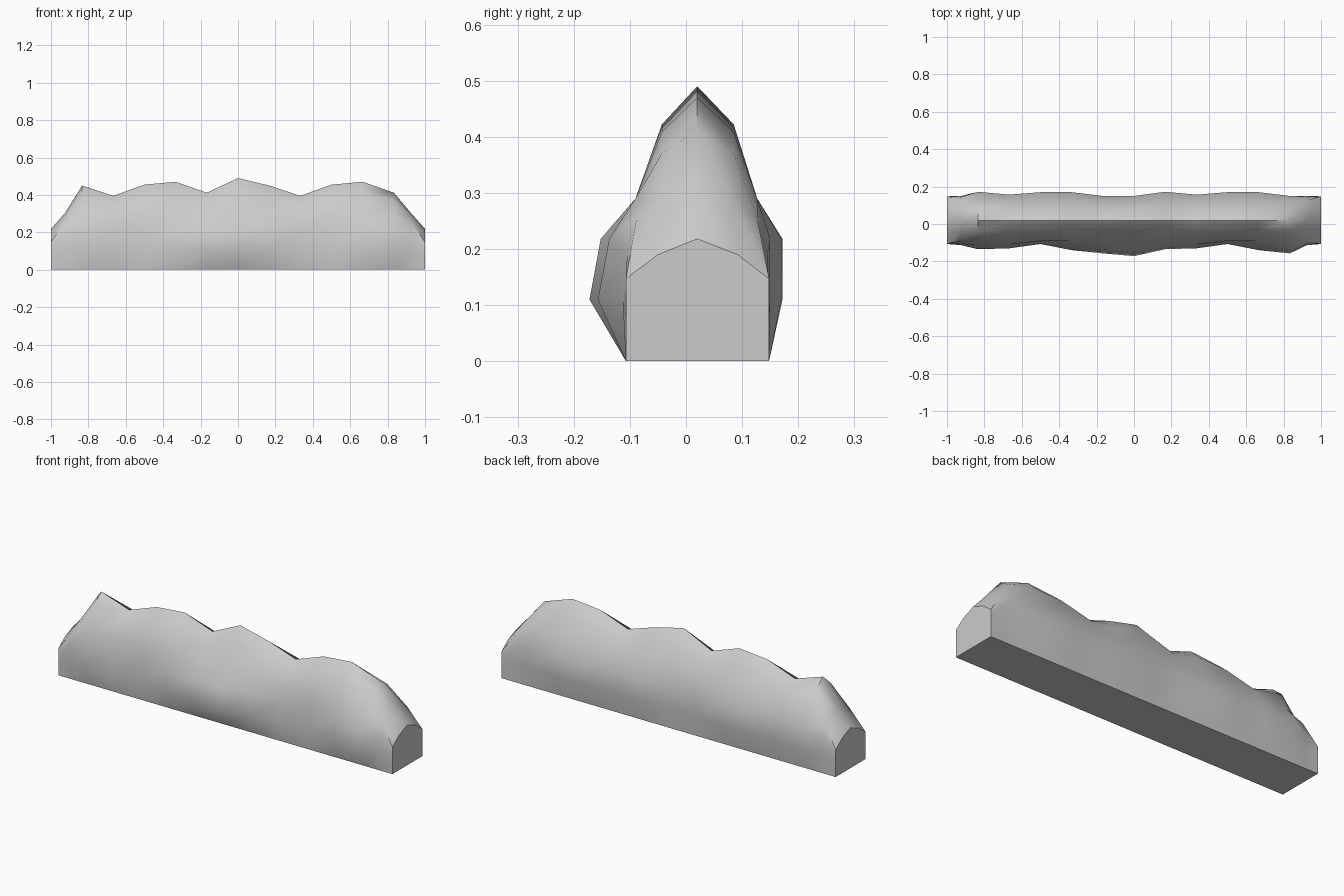
import bpy, bmesh, math

if "Cube" in bpy.data.objects:
    bpy.data.objects.remove(bpy.data.objects["Cube"])

# stations along the wall: ridge height, front bulge, back bulge
STATIONS = [
    (-5, 0.45, -0.135, 0.172), (-4, 0.395, -0.13, 0.157), (-3, 0.455, -0.107, 0.17),
    (-2, 0.47, -0.14, 0.17), (-1, 0.412, -0.157, 0.15), (0, 0.49, -0.172, 0.15),
    (1, 0.45, -0.135, 0.172), (2, 0.395, -0.13, 0.157), (3, 0.455, -0.107, 0.17),
    (4, 0.47, -0.14, 0.17), (5, 0.412, -0.157, 0.15),
]
Y_FRONT, Y_BACK, Y_RIDGE = -0.107, 0.148, 0.02


def section(x, h, front, back):
    """Eleven point mound profile, front foot over the ridge to back foot."""
    return [(x, y, z) for y, z in (
        (Y_FRONT, 0), (front, 0.11), (front + 0.02, 0.218), (-0.09, 0.29),
        (-0.043, 0.29 + (h - 0.29) * 0.66), (Y_RIDGE, h),
        (0.085, 0.29 + (h - 0.29) * 0.66), (0.127, 0.29), (back, 0.218),
        (back, 0.11), (Y_BACK, 0))]


def shoulder(s):
    """Rounded section just inside an end."""
    x = s * 0.925
    return [(x, y, z) for y, z in (
        (Y_FRONT, 0), (-0.113, 0.11), (-0.105, 0.19), (-0.088, 0.255),
        (-0.043, 0.285), (Y_RIDGE, 0.303), (0.085, 0.285), (0.127, 0.255),
        (0.145, 0.19), (0.15, 0.11), (Y_BACK, 0))]


def end(s):
    """Flat end section."""
    return [(s, y, z) for y, z in (
        (Y_FRONT, 0), (Y_FRONT, 0.08), (Y_FRONT, 0.12), (Y_FRONT, 0.147),
        (-0.05, 0.19), (Y_RIDGE, 0.218), (0.092, 0.19), (Y_BACK, 0.147),
        (Y_BACK, 0.12), (Y_BACK, 0.08), (Y_BACK, 0))]


# loft the sections into one closed mound
rows = [end(-1), shoulder(-1)]
rows += [section(i / 6, h, f, b) for i, h, f, b in STATIONS]
rows += [shoulder(1), end(1)]

bm = bmesh.new()
rings = [[bm.verts.new(p) for p in row] for row in rows]
for a, b in zip(rings, rings[1:]):
    for j in range(len(a)):
        k = (j + 1) % len(a)
        bm.faces.new((a[j], a[k], b[k], b[j]))
bm.faces.new(rings[0])
bm.faces.new(rings[-1])
bmesh.ops.recalc_face_normals(bm, faces=bm.faces)

mesh = bpy.data.meshes.new("mound_wall")
bm.to_mesh(mesh)
bm.free()
wall = bpy.data.objects.new("mound_wall", mesh)
bpy.context.collection.objects.link(wall)

# smooth body, sharp base and ends
bpy.context.view_layer.objects.active = wall
wall.select_set(True)
bpy.ops.object.shade_smooth_by_angle(angle=math.radians(40))
